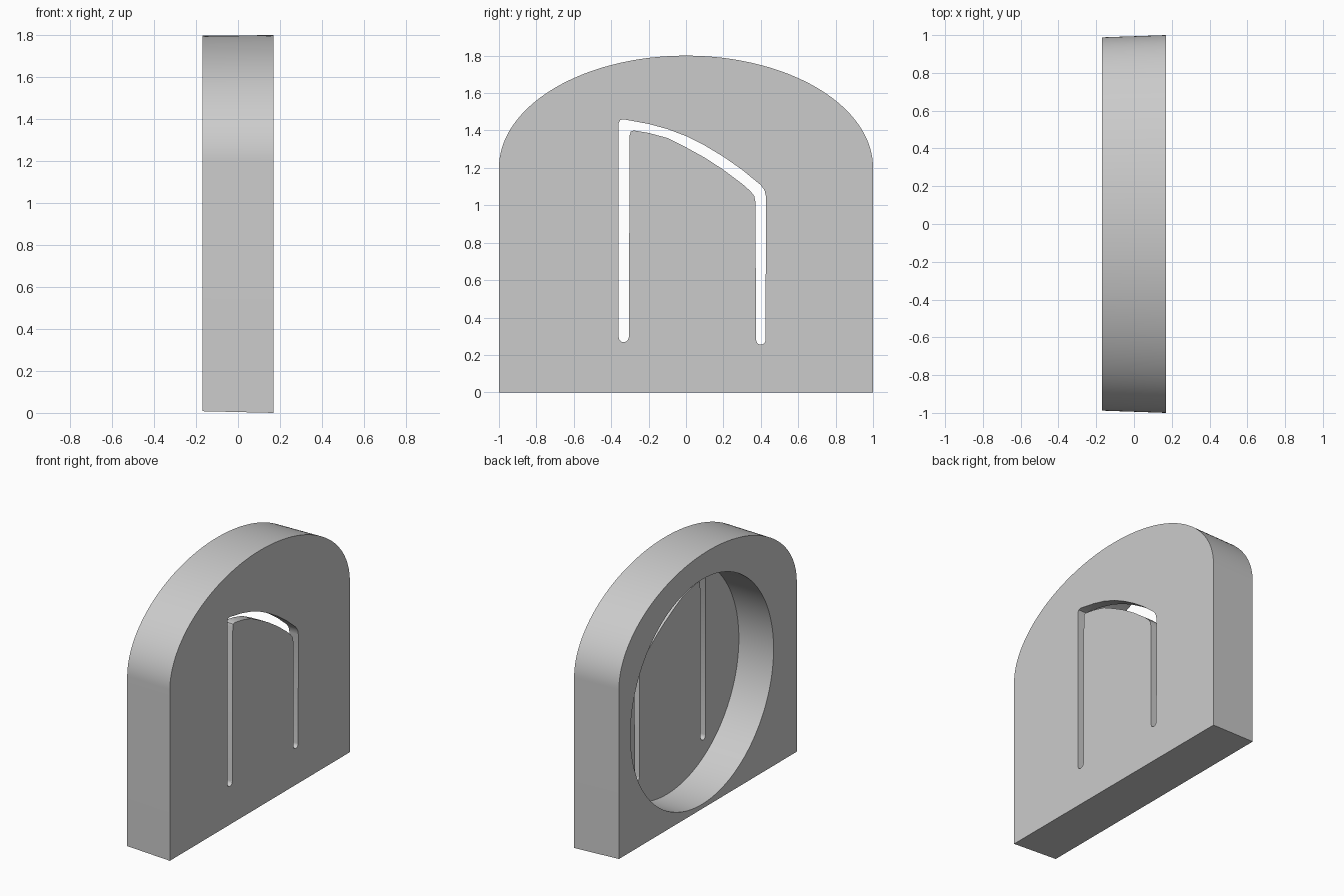
import bpy
import bmesh
from math import pi, sin, cos, radians

old = bpy.data.objects.get("Cube")
if old:
    bpy.data.objects.remove(old, do_unlink=True)

HALF = 0.17        # half thickness of the slab
FLOOR = 0.10       # inner face of the thin wall left by the recess

grey = bpy.data.materials.new("plain grey")
grey.use_nodes = True
grey.diffuse_color = (0.6, 0.6, 0.6, 1)
grey.node_tree.nodes["Principled BSDF"].inputs["Base Color"].default_value = (0.6, 0.6, 0.6, 1)


def arc(cy, cz, ry, rz, start, end, steps):
    """Points (y, z) on an elliptical arc, angles in degrees."""
    angles = [radians(start + (end - start) * i / steps) for i in range(steps + 1)]
    return [(cy + ry * cos(a), cz + rz * sin(a)) for a in angles]


def prism(name, back, front, x_back, x_front):
    """Solid between two matching (y, z) outlines at two x positions."""
    bm = bmesh.new()
    a = [bm.verts.new((x_back, y, z)) for y, z in back]
    b = [bm.verts.new((x_front, y, z)) for y, z in front]
    bm.faces.new(a)
    bm.faces.new(b)
    for i in range(len(a)):
        j = (i + 1) % len(a)
        bm.faces.new((a[i], a[j], b[j], b[i]))
    bmesh.ops.recalc_face_normals(bm, faces=bm.faces)
    mesh = bpy.data.meshes.new(name)
    bm.to_mesh(mesh)
    bm.free()
    mesh.materials.append(grey)
    obj = bpy.data.objects.new(name, mesh)
    bpy.context.collection.objects.link(obj)
    return obj


# Arched slab, with a very slight draft towards the recessed side
outline = [(-1, 0), (1, 0)] + arc(0, 1.2, 1, 0.6, 0, 180, 96)
drafted = [(y * 0.988, 0.008 + z * 0.994) for y, z in outline]
slab = prism("arched_slab", drafted, outline, -HALF, HALF)

# Round recess cutter
circle = arc(0.065, 0.83, 0.795, 0.79, 0, 360, 128)[:-1]
recess = prism("recess_cutter", circle, circle, -HALF - 0.1, FLOOR)

# Slot cutter: two legs joined by a sloping curved top
outer_top = [(-0.36, 1.44), (-0.352, 1.455), (-0.335, 1.46), (-0.2, 1.435), (-0.1, 1.408),
             (0, 1.37), (0.1, 1.32), (0.2, 1.26), (0.3, 1.19), (0.4, 1.108),
             (0.42, 1.08), (0.428, 1.045)]
inner_top = [(0.371, 1.02), (0.365, 1.05), (0.345, 1.075), (0.3, 1.115), (0.2, 1.19),
             (0.1, 1.255), (0, 1.31), (-0.1, 1.36), (-0.2, 1.387), (-0.28, 1.4),
             (-0.295, 1.395), (-0.301, 1.375)]
right_end = arc(0.4, 0.28, 0.025, 0.025, 0, -180, 10)
left_end = arc(-0.333, 0.295, 0.027, 0.027, 0, -180, 10)
path = outer_top + right_end + inner_top + left_end
slot = prism("slot_cutter", path, path, FLOOR - 0.05, HALF + 0.05)

# Cut the slab
bpy.context.view_layer.objects.active = slab
for cutter in (recess, slot):
    mod = slab.modifiers.new(cutter.name, "BOOLEAN")
    mod.operation = "DIFFERENCE"
    mod.solver = "EXACT"
    mod.object = cutter
    bpy.ops.object.modifier_apply(modifier=mod.name)
    bpy.data.objects.remove(cutter, do_unlink=True)

bpy.ops.object.select_all(action="DESELECT")
slab.select_set(True)
bpy.ops.object.shade_smooth_by_angle(angle=radians(30))
